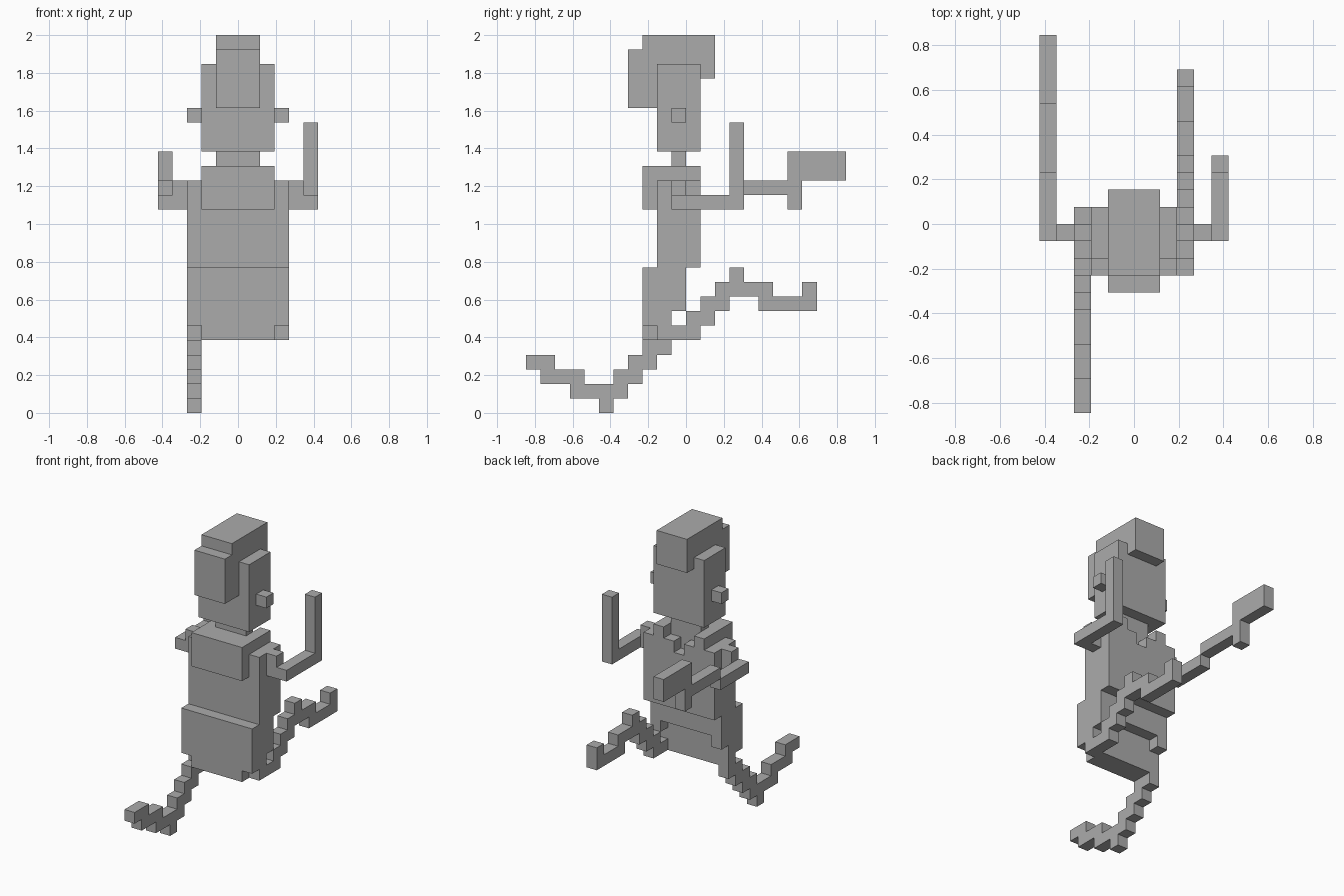
import bpy
import bmesh
from mathutils import Matrix, Vector

cube = bpy.data.objects.get("Cube")
if cube:
    bpy.data.objects.remove(cube, do_unlink=True)

UNIT = 1 / 13  # edge of one block

gray = bpy.data.materials.new("plain gray")
gray.use_nodes = True
color = (0.41, 0.41, 0.41, 1)
gray.diffuse_color = color
gray.node_tree.nodes["Principled BSDF"].inputs["Base Color"].default_value = color


def make_part(name, boxes):
    """Build one object from boxes given as (x range, y range, z range) in blocks."""
    bm = bmesh.new()
    for ranges in boxes:
        low = Vector([r[0] for r in ranges]) * UNIT
        high = Vector([r[1] for r in ranges]) * UNIT
        matrix = Matrix.Translation((low + high) / 2) @ Matrix.Diagonal((*(high - low), 1))
        bmesh.ops.create_cube(bm, size=1, matrix=matrix)
    mesh = bpy.data.meshes.new(name)
    bm.to_mesh(mesh)
    bm.free()
    mesh.materials.append(gray)
    part = bpy.data.objects.new(name, mesh)
    bpy.context.collection.objects.link(part)
    return part


def slab(half_width, y, z):
    """A box centred on the middle plane."""
    return ((-half_width, half_width), y, z)


def pair(inner, outer, y, z):
    """The same box on both sides."""
    return [((inner, outer), y, z), ((-outer, -inner), y, z)]


def strip(x, profile):
    """Boxes sharing one x range, from (y range, z range) steps."""
    return [(x, y, z) for y, z in profile]


def stairs(x, y, z, count):
    """Diagonal run of two-high columns rising towards the back."""
    return [(x, (y + i, y + i + 1), (z + i, z + i + 2)) for i in range(count)]


# Head
make_part("head", [slab(2.5, (-2, 1), (18, 24))])
make_part("hair", strip((-1.5, 1.5), [
    ((-4, -3), (21, 25)), ((-3, -2), (21, 26)),
    ((-2, 1), (24, 26)), ((1, 2), (23, 26))]))
for side, box in zip(("left", "right"), pair(2.5, 3.5, (-1, 0), (20, 21))):
    make_part(side + "_ear", [box])
make_part("neck", [slab(1.5, (-1, 0), (17, 18))])

# Torso with a stepped notch at the back of the collar
make_part("chest", [slab(2.5, (-3, -2), (14, 17)), slab(2.5, (-2, 0), (16, 17))]
          + pair(1.5, 2.5, (0, 1), (16, 17)))
make_part("torso", [slab(3.5, (-2, 0), (10, 16)), slab(3.5, (0, 1), (10, 15))]
          + pair(0.5, 3.5, (0, 1), (15, 16)))

# Hips
make_part("hips", [
    slab(3.5, (-3, -2), (6, 10)), slab(2.5, (-3, -2), (5, 6)),
    slab(3.5, (-2, -1), (5, 10)), slab(2.5, (-1, 0), (8, 10))]
    + pair(2.5, 3.5, (-1, 0), (7, 10)))

# Arms
for side, box in zip(("left", "right"), pair(3.5, 4.5, (-1, 0), (14, 16))):
    make_part(side + "_shoulder", [box])
make_part("left_arm", strip((4.5, 5.5), [((-1, 3), (14, 15)), ((3, 4), (14, 20))]))
make_part("right_arm", strip((-5.5, -4.5), [((-1, 3), (14, 15))]))
make_part("held_tool", strip((-5.5, -4.5), [
    ((3, 7), (15, 16)), ((7, 8), (14, 16)), ((7, 11), (16, 18))]))

# Left leg stretched back
left_x = (2.5, 3.5)
make_part("left_leg", strip(left_x, [((-1, 0), (5, 6))]) + stairs(left_x, 0, 5, 4))
make_part("left_foot", strip(left_x, [
    ((4, 5), (8, 9)), ((5, 6), (7, 9)), ((6, 8), (7, 8)), ((8, 9), (7, 9))]))

# Right leg stretched forward
right_x = (-3.5, -2.5)
make_part("right_leg", stairs(right_x, -5, 1, 3) + strip(right_x, [((-2, -1), (4, 5))]))
make_part("right_foot", strip(right_x, [
    ((-6, -5), (0, 1)), ((-8, -5), (1, 2)), ((-10, -7), (2, 3)), ((-11, -9), (3, 4))]))
